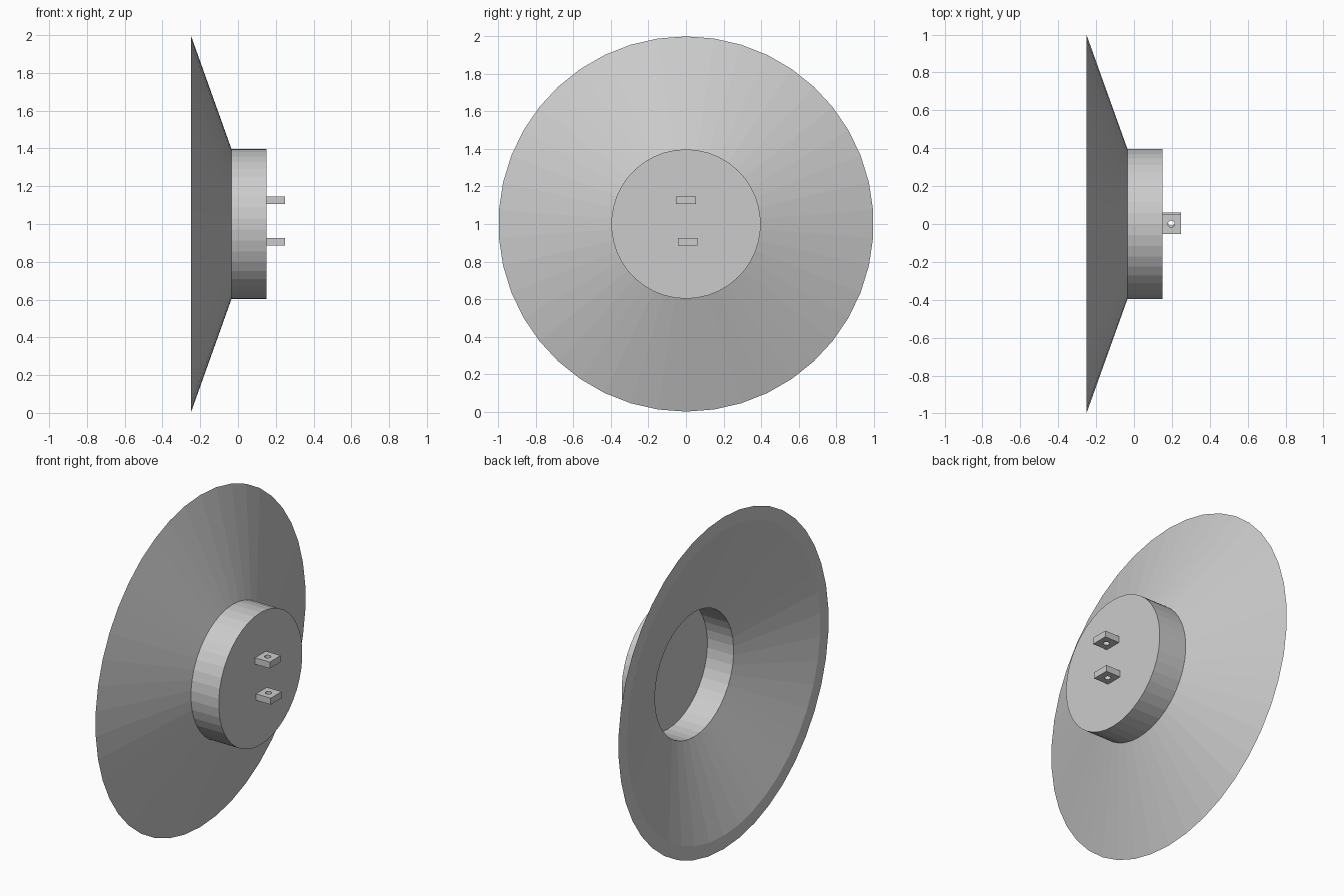
import bpy
import bmesh
from math import pi, sin, cos
from mathutils import Vector

cube = bpy.data.objects.get("Cube")
if cube:
    bpy.data.objects.remove(cube, do_unlink=True)

SIDES = 42
CENTRE_Z = 1.0

# One plain grey for everything
grey = bpy.data.materials.new("light_grey")
grey.use_nodes = True
colour = (0.6, 0.6, 0.6, 1.0)
grey.diffuse_color = colour
grey.node_tree.nodes["Principled BSDF"].inputs["Base Color"].default_value = colour


def finish(bm, name):
    """Turn a bmesh into a named, flat shaded object."""
    bmesh.ops.recalc_face_normals(bm, faces=bm.faces)
    mesh = bpy.data.meshes.new(name)
    bm.to_mesh(mesh)
    bm.free()
    mesh.materials.append(grey)
    obj = bpy.data.objects.new(name, mesh)
    bpy.context.collection.objects.link(obj)
    return obj


def lathe(name, profile):
    """Revolve (x, radius) points around the x axis."""
    bm = bmesh.new()
    verts = [bm.verts.new((x, 0, r)) for x, r in profile]
    edges = [bm.edges.new(pair) for pair in zip(verts, verts[1:])]
    bmesh.ops.spin(bm, geom=verts + edges, cent=(0, 0, 0), axis=(1, 0, 0),
                   angle=2 * pi, steps=SIDES)
    bmesh.ops.remove_doubles(bm, verts=bm.verts, dist=0.0005)
    obj = finish(bm, name)
    obj.location.z = CENTRE_Z
    return obj


def loop(bm, points):
    verts = [bm.verts.new(p) for p in points]
    return [bm.edges.new((a, b)) for a, b in zip(verts, verts[1:] + verts[:1])]


def prong(name, y, z):
    """Flat blade with a round hole through its thickness."""
    x0, x1, half, thick = 0.145, 0.248, 0.052, 0.039
    bm = bmesh.new()
    edges = loop(bm, [(x0, y - half, z), (x1, y - half, z),
                      (x1, y + half, z), (x0, y + half, z)])
    edges += loop(bm, [(0.197 + 0.018 * cos(i * pi / 8),
                        y + 0.018 * sin(i * pi / 8), z) for i in range(16)])
    bmesh.ops.triangle_fill(bm, use_beauty=True, edges=edges)
    result = bmesh.ops.extrude_face_region(bm, geom=bm.faces[:])
    moved = [g for g in result["geom"] if isinstance(g, bmesh.types.BMVert)]
    bmesh.ops.translate(bm, verts=moved, vec=Vector((0, 0, thick)))
    return finish(bm, name)


# Hollow hub and flared cone as one thick-walled shell
lathe("flared_hub", [(0.15, 0), (0.15, 0.398), (-0.035, 0.398), (-0.25, 1.0),
                     (-0.25, 0.92), (-0.055, 0.375), (0.12, 0.375), (0.12, 0)])

# Pair of contact blades on the end face
prong("upper_prong", 0.0, 1.107)
prong("lower_prong", 0.009, 0.886)
